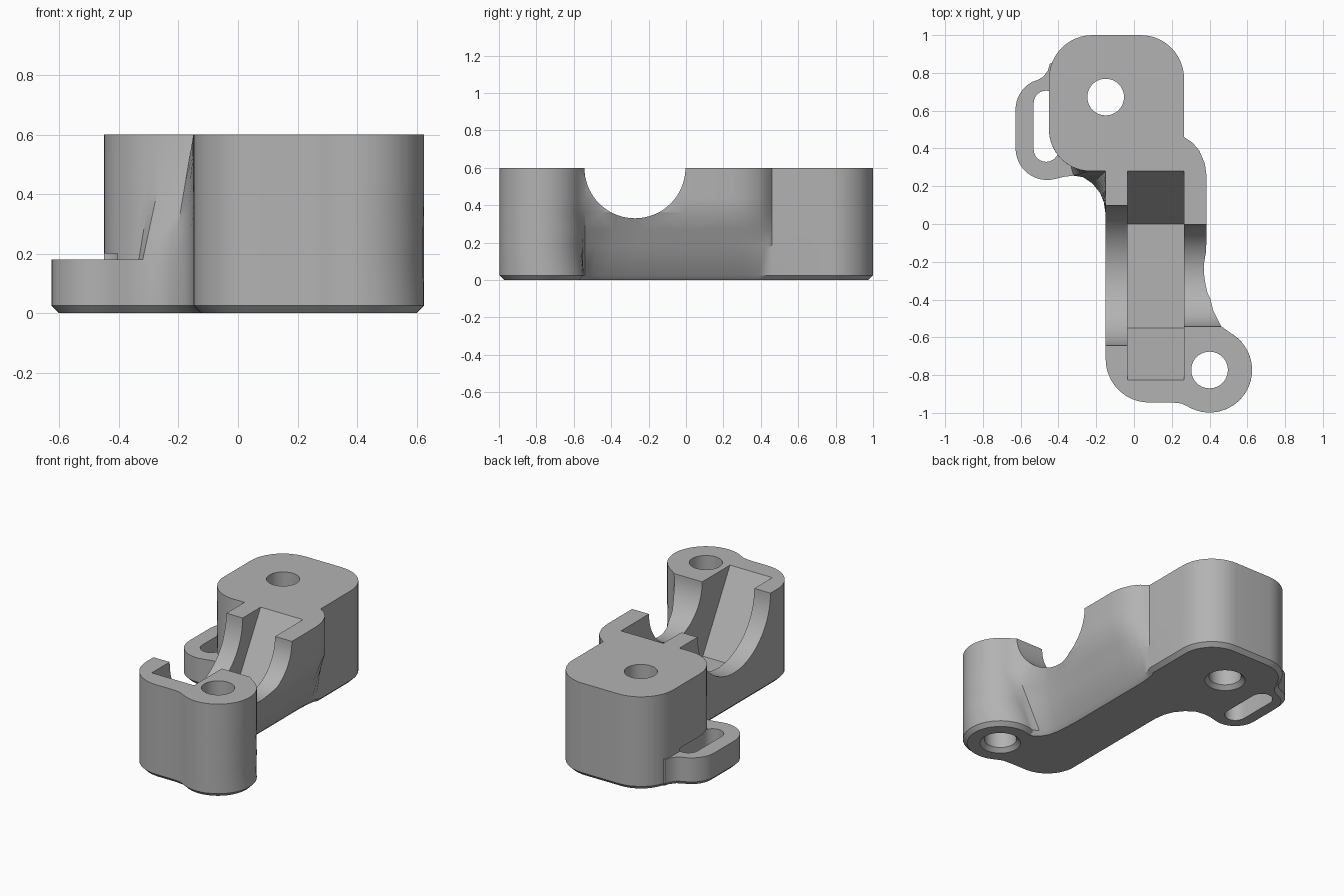
import bpy, math
from mathutils import Vector

if "Cube" in bpy.data.objects:
    bpy.data.objects.remove(bpy.data.objects["Cube"])

grey = bpy.data.materials.new("grey plastic")
grey.diffuse_color = (0.45, 0.45, 0.45, 1)
grey.use_nodes = True
grey.node_tree.nodes["Principled BSDF"].inputs["Base Color"].default_value = grey.diffuse_color


def arc(cx, cy, r, a0, a1, n=12):
    return [(cx + r * math.cos(math.radians(a0 + (a1 - a0) * i / n)),
             cy + r * math.sin(math.radians(a0 + (a1 - a0) * i / n))) for i in range(n + 1)]


def mix(a, b, t):
    return [(p[0] + (q[0] - p[0]) * t, p[1] + (q[1] - p[1]) * t) for p, q in zip(a, b)]


def inset(pts, d):
    """Move a counter-clockwise outline inwards by d."""
    out = []
    for i, p in enumerate(pts):
        p = Vector(p)
        e = (p - Vector(pts[i - 1])).normalized()
        f = (Vector(pts[(i + 1) % len(pts)]) - p).normalized()
        n = Vector((-e.y - f.y, e.x + f.x)).normalized()
        k = max(0.6, n.dot(Vector((-e.y, e.x))))
        out.append(tuple(p + n * d / k))
    return out


def loft(name, rings, axis="z"):
    """Skin outlines (height, points) into a closed solid along z or x."""
    n = len(rings[0][1])
    verts = [(u, v, h) if axis == "z" else (h, u, v) for h, pts in rings for u, v in pts]
    faces = [tuple(reversed(range(n))), tuple(range(len(verts) - n, len(verts)))]
    for k in range(len(rings) - 1):
        for i in range(n):
            j = (i + 1) % n
            faces.append((k * n + i, k * n + j, k * n + n + j, k * n + n + i))
    mesh = bpy.data.meshes.new(name)
    mesh.from_pydata(verts, [], faces)
    mesh.materials.append(grey)
    ob = bpy.data.objects.new(name, mesh)
    bpy.context.collection.objects.link(ob)
    return ob


def combine(target, tool, op):
    m = target.modifiers.new(tool.name, "BOOLEAN")
    m.operation, m.solver, m.object = op, "EXACT", tool
    bpy.context.view_layer.objects.active = target
    bpy.ops.object.modifier_apply(modifier=m.name)
    bpy.data.objects.remove(tool)


# Body outline: bulged side rail at the top, narrow waist at the bottom
RAIL_TOP = [(.46, -.54), (.42, -.46), (.395, -.36), (.38, -.22), (.385, 0), (.385, .25),
            (.375, .32), (.345, .39), (.31, .43), (.265, .46)]
RAIL_LOW = [(.29, -.54), (.265, -.5), (.25, -.44), (.24, -.3), (.24, 0), (.24, .25),
            (.24, .32), (.245, .39), (.25, .43), (.265, .46)]
# Inner corner: sharp at the top, swept fillet at the bottom
CORNER_TOP = [(-.23, .28), (-.19, .28), (-.15, .28), (-.15, .2), (-.15, .12), (-.15, .05)]
CORNER_LOW = [(-.32, .256), (-.27, .248), (-.22, .215), (-.18, .165), (-.16, .115), (-.15, .05)]


def body_outline(z):
    t = min(1, max(0, (.36 - z) / .335))
    s = min(1, max(0, (.6 - z) / .42))
    pts = arc(.08, -.715, .23, 180, 270)
    pts += [(.2, -.945), (.25, -.95)]
    pts += arc(.4, -.773, .225, -122, 59 + 51 * t, 28)
    pts += mix(RAIL_TOP, RAIL_LOW, t)
    pts += arc(.035, .77, .23, 0, 90)
    pts += arc(-.22, .77, .23, 90, 180)
    pts += arc(-.23, .5, .22, 180, 262 - 20 * s)
    return pts + mix(CORNER_TOP, CORNER_LOW, s)


low = body_outline(.025)
levels = (.025, .18, .27, .36, .44, .52, .6)
bracket = loft("bracket_body", [(0, inset(low, .025))] + [(z, body_outline(z)) for z in levels])

# Side loop arm with chamfered underside
arm = [(-.3, .5), (-.36, .86), (-.445, .85), (-.457, .81), (-.48, .78), (-.505, .765)]
arm += arc(-.46, .605, .167, 118, 180) + arc(-.46, .4, .167, 180, 285)
arm += [(-.37, .25)] + CORNER_LOW + [(-.05, .05)]
loop = loft("loop_arm", [(0, inset(arm, .025)), (.025, arm), (.18, arm)])
combine(bracket, loop, "UNION")

# Slot through the loop arm
pill = arc(-.465, .64, .066, 0, 180) + arc(-.465, .395, .066, 180, 360)
combine(bracket, loft("loop_slot", [(-.1, pill), (.2, pill)]), "DIFFERENCE")

# Trapezoid channel along the middle
channel = [(.28, .7), (.28, .6), (0, .12), (-.55, .12), (-.825, .6), (-.825, .7)][::-1]
combine(bracket, loft("channel", [(-.035, channel), (.265, channel)], "x"), "DIFFERENCE")

# Round notches in the two side walls
for name, r, x0, x1 in (("left_notch", .37, -.3, .1), ("right_notch", .27, .1, .7)):
    ring = arc(-.273, .6, r, 0, 360, 72)[:-1]
    combine(bracket, loft(name, [(x0, ring), (x1, ring)], "x"), "DIFFERENCE")

# Screw holes, countersunk underneath
for cx, cy in ((-.15, .672), (.4, -.773)):
    rings = [(z, arc(cx, cy, r, 0, 360, 40)[:-1])
             for z, r in ((-.01, .132), (.025, .097), (.7, .097))]
    combine(bracket, loft("screw_hole", rings), "DIFFERENCE")

bpy.context.view_layer.objects.active = bracket
bracket.select_set(True)
bpy.ops.object.shade_smooth_by_angle(angle=math.radians(30))
